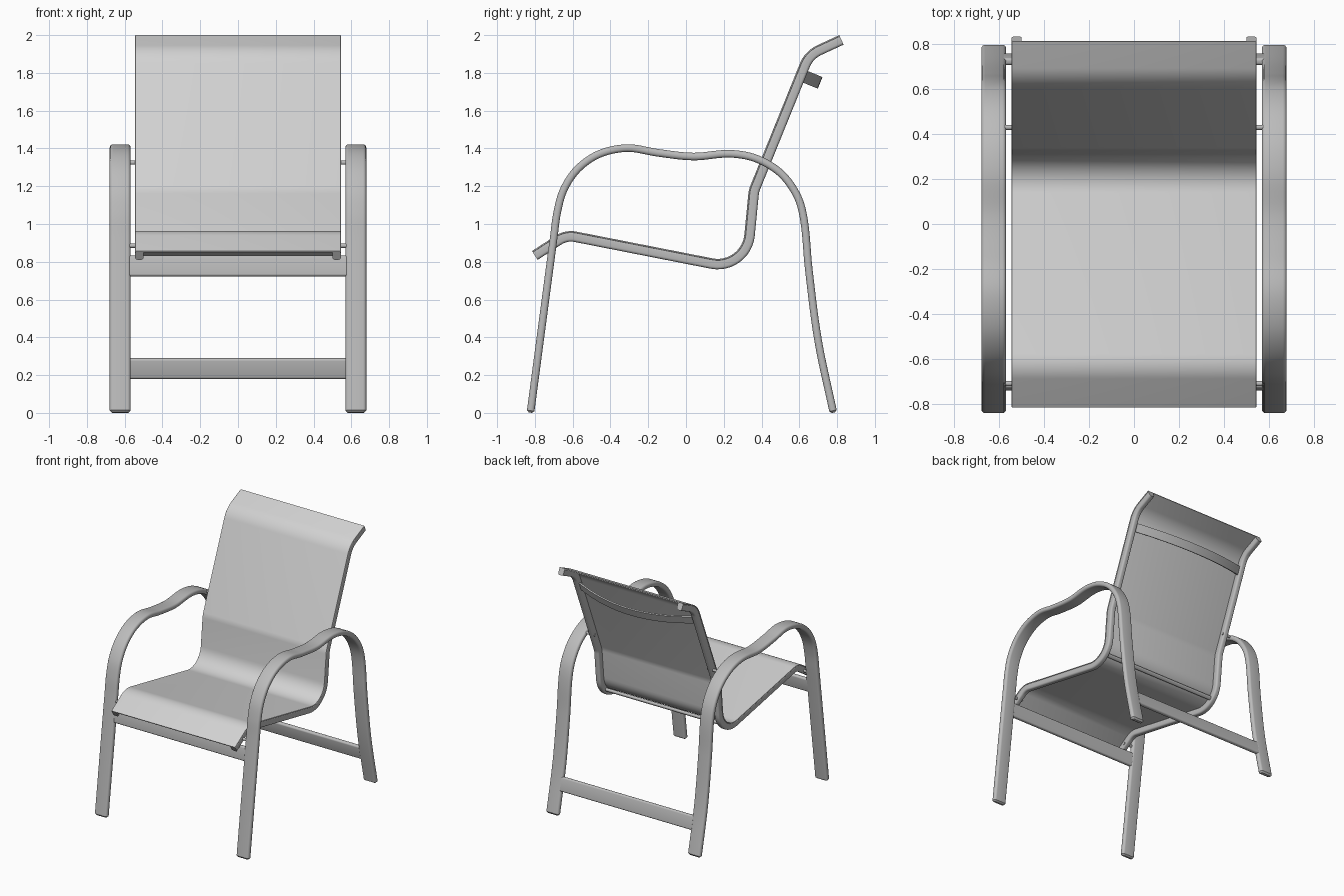
import bpy, bmesh, math
from mathutils import Vector as V

if "Cube" in bpy.data.objects:
    bpy.data.objects.remove(bpy.data.objects["Cube"])


def material(name, g):
    m = bpy.data.materials.new(name)
    m.diffuse_color = (g, g, g, 1)
    m.use_nodes = True
    m.node_tree.nodes["Principled BSDF"].inputs["Base Color"].default_value = m.diffuse_color
    return m


FRAME = material("frame grey", 0.5)
FABRIC = material("fabric light grey", 0.64)


def rounded_rect(hw, hh, r, n=4):
    out = []
    for k, (sx, sy) in enumerate(((1, 1), (-1, 1), (-1, -1), (1, -1))):
        for i in range(n + 1):
            a = math.pi / 2 * (k + i / n)
            out.append((sx * (hw - r) + r * math.cos(a), sy * (hh - r) + r * math.sin(a)))
    return out


def loft(name, rings, mat, mirror=False):
    """Skin a list of equal-length vertex rings and cap both ends."""
    bm = bmesh.new()
    vs = [[bm.verts.new(p) for p in ring] for ring in rings]
    n = len(vs[0])
    for a, b in zip(vs, vs[1:]):
        for i in range(n):
            bm.faces.new((a[i], a[(i + 1) % n], b[(i + 1) % n], b[i]))
    bm.faces.new(vs[0])
    bm.faces.new(vs[-1])
    bmesh.ops.recalc_face_normals(bm, faces=bm.faces)
    me = bpy.data.meshes.new(name)
    bm.to_mesh(me)
    bm.free()
    me.materials.append(mat)
    ob = bpy.data.objects.new(name, me)
    bpy.context.collection.objects.link(ob)
    if mirror:
        ob.modifiers.new("Mirror", "MIRROR")
    bpy.ops.object.select_all(action="DESELECT")
    ob.select_set(True)
    bpy.context.view_layer.objects.active = ob
    bpy.ops.object.shade_smooth_by_angle(angle=math.radians(40))
    return ob


def normals(path):
    out = []
    for i in range(len(path)):
        t = (path[min(i + 1, len(path) - 1)] - path[max(i - 1, 0)]).normalized()
        out.append(V((-t.y, t.x)))
    return out


def sweep(name, path, x, hw, ht, r, mat, mirror=False, round_ends=False):
    """Sweep a rounded bar (half width hw in x, half thickness ht) along a y-z path."""
    rings = []
    last = len(path) - 1
    for i, (p, n) in enumerate(zip(path, normals(path))):
        k = 0.012 if round_ends and i in (0, last) else 0
        sec = rounded_rect(hw - k, ht - k, min(r, ht - k - 0.001))
        rings.append([(x + a, p.x + n.x * b, p.y + n.y * b) for a, b in sec])
    return loft(name, rings, mat, mirror)


def crossbar(name, pos, axis, half, thick, r, mat, x0, x1, mirror=False):
    """Straight bar along x with its long section side along axis."""
    u = V(axis).normalized()
    w = V((-u.y, u.x))
    rings = []
    for x in (x0, x1):
        pts = [V(pos) + u * a + w * b for a, b in rounded_rect(half, thick, r)]
        rings.append([(x, p.x, p.y) for p in pts])
    return loft(name, rings, mat, mirror)


def spline(pts, n=7):
    """Chord-length Hermite curve through points."""
    p = [V(q) for q in pts]
    t = [0]
    for a, b in zip(p, p[1:]):
        t.append(t[-1] + (b - a).length)
    m = []
    for i in range(len(p)):
        a, b = max(i - 1, 0), min(i + 1, len(p) - 1)
        m.append((p[b] - p[a]) / (t[b] - t[a]))
    out = []
    for i in range(len(p) - 1):
        d = t[i + 1] - t[i]
        for j in range(n):
            s = j / n
            out.append(p[i] * (2*s**3 - 3*s*s + 1) + m[i] * d * (s**3 - 2*s*s + s)
                       + p[i + 1] * (3*s*s - 2*s**3) + m[i + 1] * d * (s**3 - s*s))
    return out + [p[-1]]


def fillet(corners, n=12):
    """Polyline of (y, z, radius) with rounded corners."""
    c = [V(q[:2]) for q in corners]
    out = [c[0]]
    for i in range(1, len(c) - 1):
        a, b = (c[i - 1] - c[i]).normalized(), (c[i + 1] - c[i]).normalized()
        half = a.angle(b) / 2
        r = corners[i][2]
        centre = c[i] + (a + b).normalized() * (r / math.sin(half))
        s = c[i] + a * (r / math.tan(half)) - centre
        e = c[i] + b * (r / math.tan(half)) - centre
        turn = math.pi - 2 * half
        for j in range(n + 1):
            f = j / n
            out.append(centre + (s * math.sin((1 - f) * turn) + e * math.sin(f * turn)) / math.sin(turn))
    return out + [c[-1]]


# Arm and leg loops: one bent flat bar per side
arm = spline([(-0.822, 0.012), (-0.752, 0.54), (-0.70, 0.93), (-0.682, 1.06), (-0.648, 1.18),
              (-0.575, 1.29), (-0.46, 1.37), (-0.31, 1.402), (-0.15, 1.377), (0.04, 1.357),
              (0.23, 1.372), (0.37, 1.347), (0.50, 1.27), (0.588, 1.15), (0.625, 1.02),
              (0.65, 0.76), (0.70, 0.38), (0.778, 0.012)])
arm = [V((-0.8235, 0.001))] + arm + [V((0.7805, 0.001))]
sweep("arm_and_leg_loops", arm, 0.624, 0.055, 0.02, 0.017, FRAME, True, True)

# Seat rails: bent tubes carrying the fabric
rail = fillet([(-0.80, 0.833, 0), (-0.633, 0.941, 0.12), (0.319, 0.754, 0.17),
               (0.36, 1.175, 0.12), (0.652, 1.895, 0.15), (0.823, 1.974, 0)])
sweep("seat_rails", rail, 0.522, 0.0225, 0.027, 0.014, FRAME, True)

# Fabric sling stretched over the rails
sling = [p + n * 0.0245 for p, n in zip(rail, normals(rail))]
sweep("fabric_sling", sling, 0, 0.545, 0.004, 0.003, FABRIC)

# Leg crossbars, tilted with the legs
crossbar("front_crossbar", (-0.72, 0.777), (0.13, 0.99), 0.055, 0.016, 0.012, FRAME, -0.58, 0.58)
crossbar("rear_crossbar", (0.733, 0.235), (-0.208, 0.978), 0.055, 0.016, 0.012, FRAME, -0.58, 0.58)

# Thin spreader rod in the seat bend
crossbar("seat_spreader", (0.285, 0.835), (1, 1), 0.016, 0.012, 0.011, FRAME, -0.51, 0.51)

# Mounting pins between rails and side loops
for name, pos in (("front_pins", (-0.71, 0.885)), ("rear_pins", (0.43, 1.325))):
    crossbar(name, pos, (1, 0), 0.011, 0.011, 0.0105, FRAME, 0.495, 0.60, True)

# Back brace bowing out behind the backrest
up, back = V((0.375, 0.927)), V((0.927, -0.375))
rings = []
for i in range(25):
    x = -0.505 + 1.01 * i / 24
    c = V((0.612, 1.787)) + back * (0.1 * (1 - (x / 0.505) ** 2))
    q = [c + up * a + back * b for a, b in ((0.033, 0.006), (0.033, -0.006), (-0.033, -0.006), (-0.033, 0.006))]
    rings.append([(x, p.x, p.y) for p in q])
loft("back_brace", rings, FRAME)
